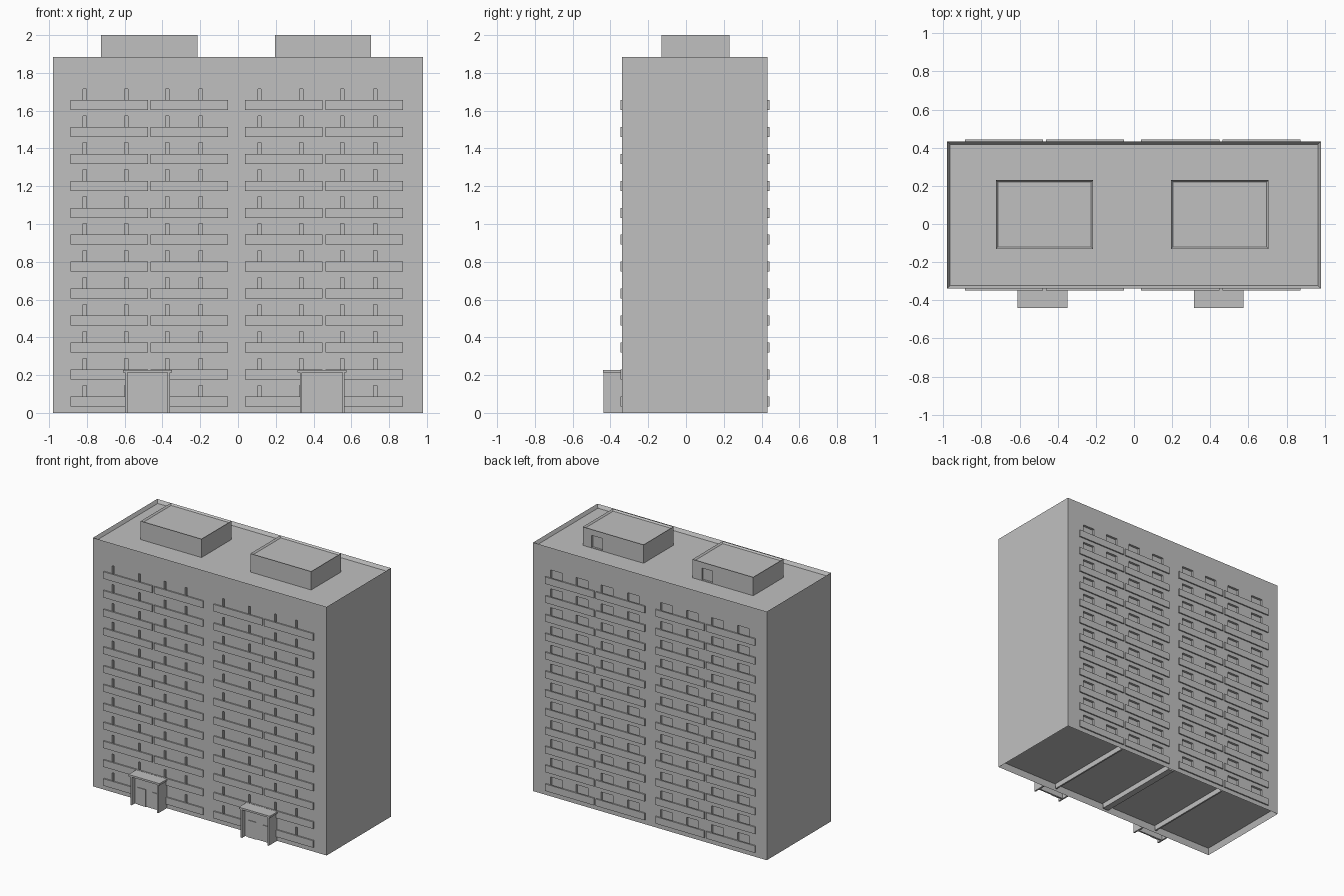
import bpy, bmesh
from mathutils import Vector

if "Cube" in bpy.data.objects:
    bpy.data.objects.remove(bpy.data.objects["Cube"])

grey = bpy.data.materials.new("concrete_grey")
grey.use_nodes = True
colour = (0.53, 0.53, 0.53, 1)
grey.diffuse_color = colour
grey.node_tree.nodes["Principled BSDF"].inputs["Base Color"].default_value = colour

FRONT, BACK, SIDE = -0.338, 0.432, 0.98
TOP, DECK = 1.885, 1.86
FLOORS, PITCH, FIRST = 12, 0.1427, 0.034
SHIFT = 0.925  # distance between the two entrance sections


def add_box(bm, x, y, z):
    """Add a box given its (min, max) on each axis."""
    verts = bmesh.ops.create_cube(bm, size=1)["verts"]
    for v in verts:
        for i, (low, high) in enumerate((x, y, z)):
            v.co[i] = high if v.co[i] > 0 else low


def finish(name, bm):
    bmesh.ops.recalc_face_normals(bm, faces=bm.faces)
    mesh = bpy.data.meshes.new(name)
    bm.to_mesh(mesh)
    bm.free()
    mesh.materials.append(grey)
    obj = bpy.data.objects.new(name, mesh)
    bpy.context.collection.objects.link(obj)
    return obj


def boxes(name, items):
    bm = bmesh.new()
    for item in items:
        add_box(bm, *item)
    return finish(name, bm)


def sink_end(bm, direction, rim, depth):
    """Inset the top or bottom face and push it into the block."""
    bm.normal_update()
    face = next(f for f in bm.faces if f.normal.z * direction > 0.9)
    bmesh.ops.inset_region(bm, faces=[face], thickness=rim)
    bmesh.ops.translate(bm, verts=face.verts, vec=(0, 0, -direction * depth))


def recess(bm, y, out, x_spans, z_spans, depth):
    """Cut the wall at y into a grid and push the chosen cells inwards."""
    def wall():
        return [f for f in bm.faces if all(abs(v.co.y - y) < 1e-4 for v in f.verts)]

    for axis, spans in ((0, x_spans), (2, z_spans)):
        for cut in (c for span in spans for c in span):
            normal, point = Vector((0, 0, 0)), Vector((0, 0, 0))
            normal[axis], point[axis] = 1, cut
            faces = wall()
            geom = faces + list({e for f in faces for e in f.edges})
            geom += list({v for f in faces for v in f.verts})
            bmesh.ops.bisect_plane(bm, geom=geom, plane_co=point, plane_no=normal)

    def chosen(f):
        c = f.calc_center_median()
        return (any(a < c.x < b for a, b in x_spans)
                and any(a < c.z < b for a, b in z_spans))

    cells = [f for f in wall() if chosen(f)]
    made = bmesh.ops.extrude_discrete_faces(bm, faces=cells)["faces"]
    for f in made:
        bmesh.ops.translate(bm, verts=f.verts, vec=(0, -out * depth, 0))


# Tower block with parapet, hollow base and window openings
bm = bmesh.new()
add_box(bm, (-SIDE, SIDE), (FRONT, BACK), (0, TOP))
sink_end(bm, 1, 0.02, TOP - DECK)
sink_end(bm, -1, 0.02, 0.045)
storeys = [FIRST + PITCH * i for i in range(FLOORS)]
window_z = [(z + 0.03, z + 0.112) for z in storeys]
slits = [(x + s, x + s + 0.018) for s in (0, SHIFT) for x in (-0.82, -0.6, -0.383, -0.207)]
windows = [(x - 0.05 + s, x + 0.05 + s)
           for s in (0, SHIFT) for x in (-0.785, -0.565, -0.355, -0.14)]
recess(bm, FRONT, -1, slits, window_z, 0.018)
recess(bm, BACK, 1, windows, window_z, 0.018)
finish("tower_block", bm)

# Long balcony bands on both facades
bands = [(x + s, x + s + 0.41) for s in (0, SHIFT) for x in (-0.887, -0.462)]
for name, y in (("front_bands", (FRONT - 0.01, FRONT)), ("back_bands", (BACK, BACK + 0.01))):
    boxes(name, [(x, y, (z, z + 0.053)) for x in bands for z in storeys])

# Partition walls under the ground floor
boxes("base_partitions", [((x - w, x + w), (FRONT + 0.02, BACK - 0.02), (0.005, 0.045))
                          for x, w in ((-0.47, 0.006), (0, 0.025), (0.46, 0.006))])

# Rooftop housings with a sunken top and a door opening at the back
for name, x, door in (("right_roof_housing", -0.725, -0.385), ("left_roof_housing", 0.195, 0.54)):
    bm = bmesh.new()
    add_box(bm, (x, x + 0.51), (-0.13, 0.23), (DECK, 2))
    sink_end(bm, 1, 0.015, 0.012)
    recess(bm, 0.23, 1, [(door, door + 0.09)], [(DECK + 0.004, DECK + 0.095)], 0.015)
    finish(name, bm)

# Entrance porches: roof slab, two side walls, set-back wall, door and window
for name, s in (("right", 0), ("left", SHIFT)):
    boxes(name + "_porch_roof", [((-0.61 + s, -0.35 + s), (-0.44, FRONT), (0.214, 0.228))])
    boxes(name + "_porch_sides", [((x + s, x + s + 0.012), (-0.437, FRONT), (0, 0.214))
                                  for x in (-0.597, -0.373)])
    boxes(name + "_porch_wall", [((-0.585 + s, -0.373 + s), (-0.4, -0.388), (0, 0.214))])
    boxes(name + "_porch_door", [((-0.56 + s, -0.492 + s), (-0.405, -0.4), (0, 0.13))])
    boxes(name + "_porch_window", [((-0.435 + s, -0.386 + s), (-0.405, -0.4), (0.042, 0.125))])
